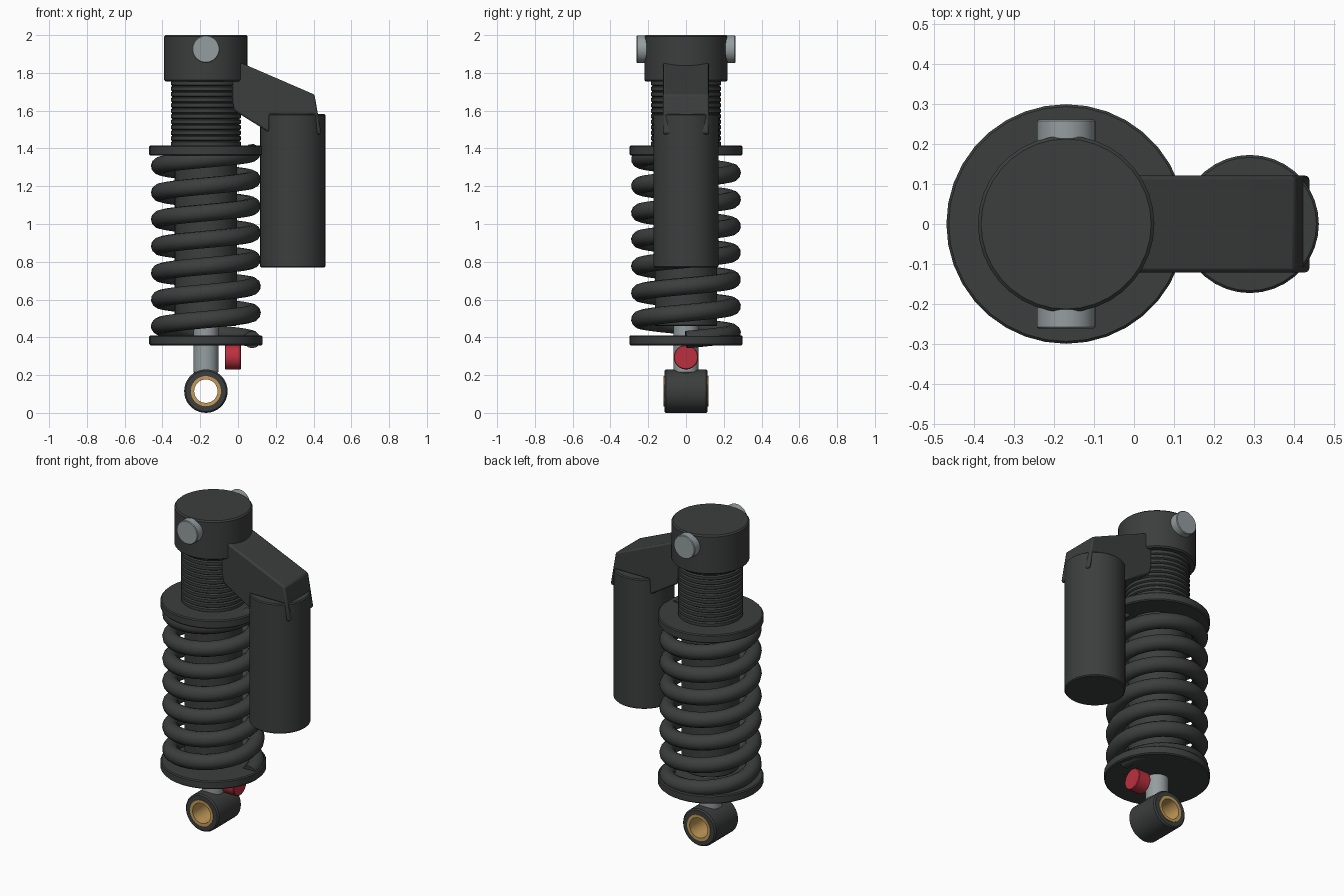
import bpy, bmesh
from math import sin, cos, pi, radians

if "Cube" in bpy.data.objects:
    bpy.data.objects.remove(bpy.data.objects["Cube"])

AX = -0.17      # x of the damper axis
RES_X = 0.29    # x of the reservoir axis


def material(name, rgb):
    m = bpy.data.materials.new(name)
    m.diffuse_color = (*rgb, 1)
    m.use_nodes = True
    m.node_tree.nodes["Principled BSDF"].inputs["Base Color"].default_value = m.diffuse_color
    return m


DARK = material("dark_metal", (0.045, 0.047, 0.047))
STEEL = material("steel", (0.30, 0.34, 0.35))
BRONZE = material("bronze", (0.55, 0.33, 0.10))
RED = material("red_anodised", (0.50, 0.03, 0.05))


def finish(name, bm, mat, loc=(0, 0, 0), rot=(0, 0, 0)):
    bmesh.ops.recalc_face_normals(bm, faces=bm.faces)
    me = bpy.data.meshes.new(name)
    bm.to_mesh(me)
    bm.free()
    for p in me.polygons:
        p.use_smooth = True
    me.set_sharp_from_angle(angle=radians(30))
    me.materials.append(mat)
    ob = bpy.data.objects.new(name, me)
    ob.location, ob.rotation_euler = loc, rot
    bpy.context.collection.objects.link(ob)
    return ob


def lathe(name, profile, mat, loc=(0, 0, 0), rot=(0, 0, 0), hollow=False, n=36):
    """Spin (radius, height) points; hollow joins last ring to first, else cap both ends."""
    bm = bmesh.new()
    rings = [[bm.verts.new((r * cos(2 * pi * i / n), r * sin(2 * pi * i / n), z))
              for i in range(n)] for r, z in profile]
    pairs = list(zip(rings, rings[1:]))
    if hollow:
        pairs.append((rings[-1], rings[0]))
    else:
        bm.faces.new(rings[0])
        bm.faces.new(rings[-1])
    for a, b in pairs:
        for i in range(n):
            j = (i + 1) % n
            bm.faces.new((a[i], a[j], b[j], b[i]))
    return finish(name, bm, mat, loc, rot)


def rod(name, r, z0, z1, mat, loc=(AX, 0, 0), rot=(0, 0, 0), b=0.006):
    return lathe(name, [(r - b, z0), (r, z0 + b), (r, z1 - b), (r - b, z1)], mat, loc, rot)


ALONG_Y = (pi / 2, 0, 0)
ALONG_X = (0, pi / 2, 0)

# Head and mounting pins
rod("head_cap", 0.221, 1.755, 2.0, DARK, b=0.008)
for side, name in ((-1, "front"), (1, "back")):
    rod(name + "_mount_pin", 0.073, -0.04, 0.04, STEEL,
        (AX, side * 0.222, 1.926), ALONG_Y, b=0.004)

# Threaded upper body and plain damper tube
threads = [(0.172, 1.40)]
COUNT, Z0, Z1 = 12, 1.41, 1.76
step = (Z1 - Z0) / COUNT
for k in range(COUNT):
    z = Z0 + k * step
    threads += [(0.177, z), (0.186, z + step * 0.2),
                (0.186, z + step * 0.8), (0.177, z + step)]
    if k < COUNT - 1:
        threads.pop()
lathe("threaded_body", threads, DARK, (AX, 0, 0))
rod("damper_tube", 0.165, 0.46, 1.42, DARK)

# Spring seats
rod("upper_spring_seat", 0.30, 1.363, 1.415, DARK)
rod("lower_spring_seat", 0.30, 0.358, 0.41, DARK)

# Coil spring: seven turns
TURNS, PER = 7, 32
cu = bpy.data.curves.new("coil_spring", "CURVE")
cu.dimensions = "3D"
cu.bevel_depth, cu.bevel_resolution, cu.use_fill_caps = 0.046, 4, True
sp = cu.splines.new("POLY")
sp.points.add(TURNS * PER)
for i, p in enumerate(sp.points):
    a = 2 * pi * i / PER
    p.co = (0.245 * cos(a), 0.245 * sin(a), 0.388 + 0.99 * i / (TURNS * PER), 1)
cu.materials.append(DARK)
spring = bpy.data.objects.new("coil_spring", cu)
spring.location.x = AX
bpy.context.collection.objects.link(spring)
bpy.context.view_layer.objects.active = spring
spring.select_set(True)
bpy.ops.object.convert(target="MESH")

# Shaft, adjuster knob, lower eye and its bushing
rod("piston_shaft", 0.066, 0.21, 0.50, STEEL)
rod("adjuster_knob", 0.065, -0.07, 0.015, RED, (0, 0, 0.295), ALONG_X, b=0.004)
lathe("lower_eye", [(0.079, -0.115), (0.107, -0.115), (0.115, -0.107), (0.115, 0.107),
                    (0.107, 0.115), (0.079, 0.115)], DARK, (AX, 0, 0.115), ALONG_Y, True)
lathe("eye_bushing", [(0.062, -0.118), (0.080, -0.118), (0.080, 0.118), (0.062, 0.118)],
      BRONZE, (AX, 0, 0.115), ALONG_Y, True)

# Reservoir
rod("reservoir", 0.173, 0.77, 1.582, DARK, (RES_X, 0, 0))

# Bridge arm: side profile extruded across y, softened edges
side = [(-0.03, 1.87), (0.035, 1.845), (0.405, 1.685), (0.441, 1.48),
        (0.42, 1.47), (0.40, 1.58), (0.17, 1.58), (0.165, 1.485), (-0.02, 1.60),
        (-0.03, 1.65)]
bm = bmesh.new()
face = bm.faces.new([bm.verts.new((x, -0.121, z)) for x, z in side])
ext = bmesh.ops.extrude_face_region(bm, geom=[face])
bmesh.ops.translate(bm, vec=(0, 0.242, 0),
                    verts=[v for v in ext["geom"] if isinstance(v, bmesh.types.BMVert)])
arm = finish("bridge_arm", bm, DARK)
bev = arm.modifiers.new("soft_edges", "BEVEL")
bev.width, bev.segments, bev.limit_method = 0.01, 2, "ANGLE"
